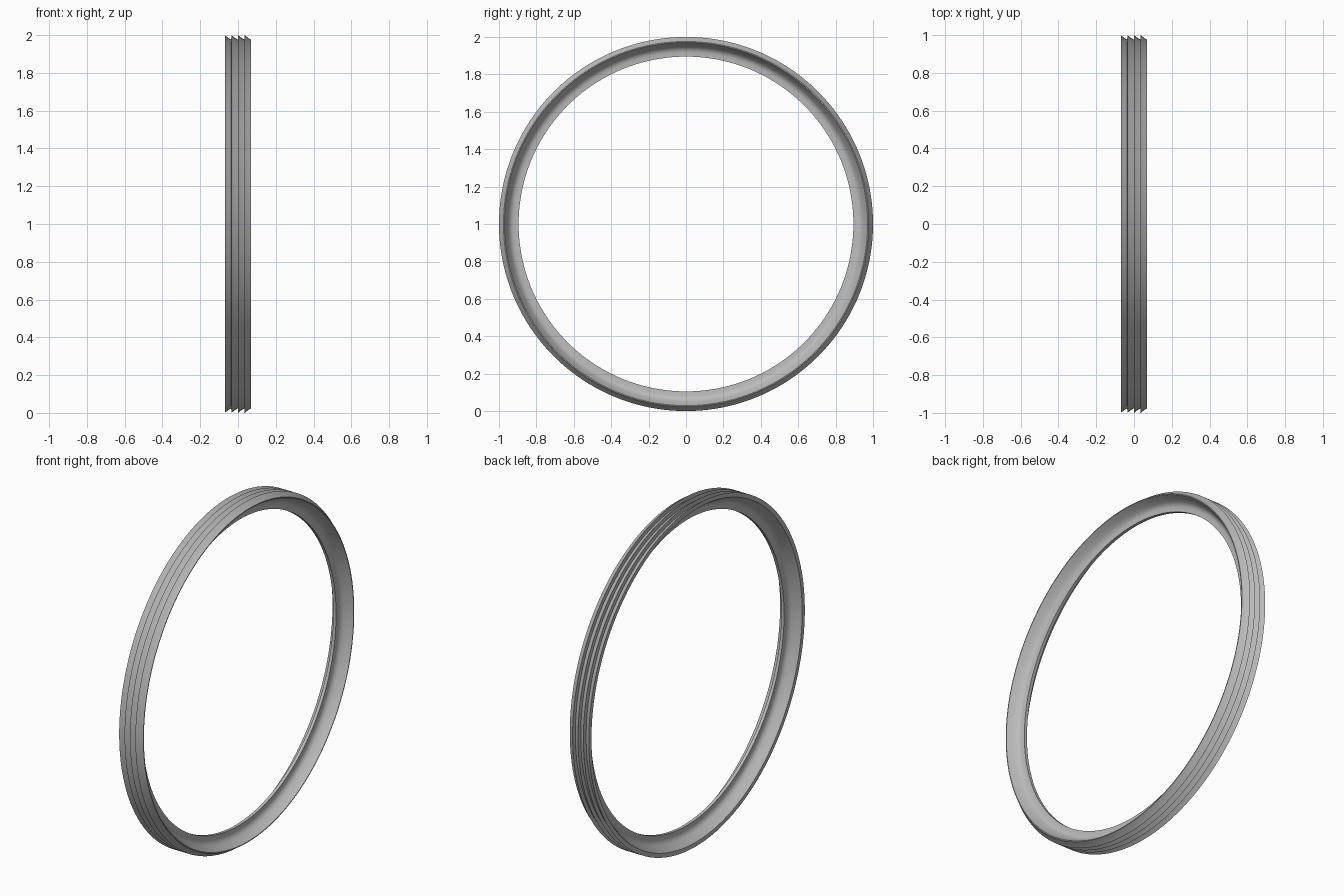
import bpy
import bmesh
import math
from mathutils import Matrix, Vector

cube = bpy.data.objects.get("Cube")
if cube:
    bpy.data.objects.remove(cube, do_unlink=True)

HALF_WIDTH = 0.07
TEETH = 4
PITCH = 2 * HALF_WIDTH / TEETH
PEAK, ROOT = 1.0, 0.976
SEGMENTS = 160

# Single rubber grey
grey = bpy.data.materials.new("rubber grey")
grey.use_nodes = True
colour = (0.5, 0.5, 0.5, 1)
grey.diffuse_color = colour
grey.node_tree.nodes["Principled BSDF"].inputs["Base Color"].default_value = colour

# Cross-section as (x, radius): saw-tooth outside, flared mouths, inner web
profile = []
for i in range(TEETH):
    x = -HALF_WIDTH + i * PITCH
    profile += [(x, PEAK), (x + PITCH * 0.5, ROOT + 0.01), (x + PITCH * 0.97, ROOT)]
profile += [(HALF_WIDTH, ROOT), (HALF_WIDTH, 0.971)]
web_side = [(0.045, 0.958), (0.025, 0.946), (0.014, 0.935), (0.009, 0.92), (0.009, 0.895)]
profile += web_side
profile += [(-x, r) for x, r in reversed(web_side)]
profile += [(-HALF_WIDTH, 0.975)]


def revolve(name, points, material):
    """Sweep a closed section around the x axis."""
    bm = bmesh.new()
    rings = []
    for s in range(SEGMENTS):
        turn = Matrix.Rotation(2 * math.pi * s / SEGMENTS, 3, 'X')
        rings.append([bm.verts.new(turn @ Vector((x, 0, r))) for x, r in points])
    n = len(points)
    for s in range(SEGMENTS):
        a, b = rings[s], rings[(s + 1) % SEGMENTS]
        for i in range(n):
            j = (i + 1) % n
            bm.faces.new((a[i], a[j], b[j], b[i]))
    bmesh.ops.recalc_face_normals(bm, faces=bm.faces)
    mesh = bpy.data.meshes.new(name)
    bm.to_mesh(mesh)
    bm.free()
    mesh.materials.append(material)
    obj = bpy.data.objects.new(name, mesh)
    bpy.context.collection.objects.link(obj)
    return obj


# Ribbed seal ring standing on its edge
ring = revolve("ribbed_seal_ring", profile, grey)
ring.location.z = PEAK
bpy.ops.object.select_all(action='DESELECT')
ring.select_set(True)
bpy.context.view_layer.objects.active = ring
bpy.ops.object.shade_smooth_by_angle(angle=math.radians(30))
